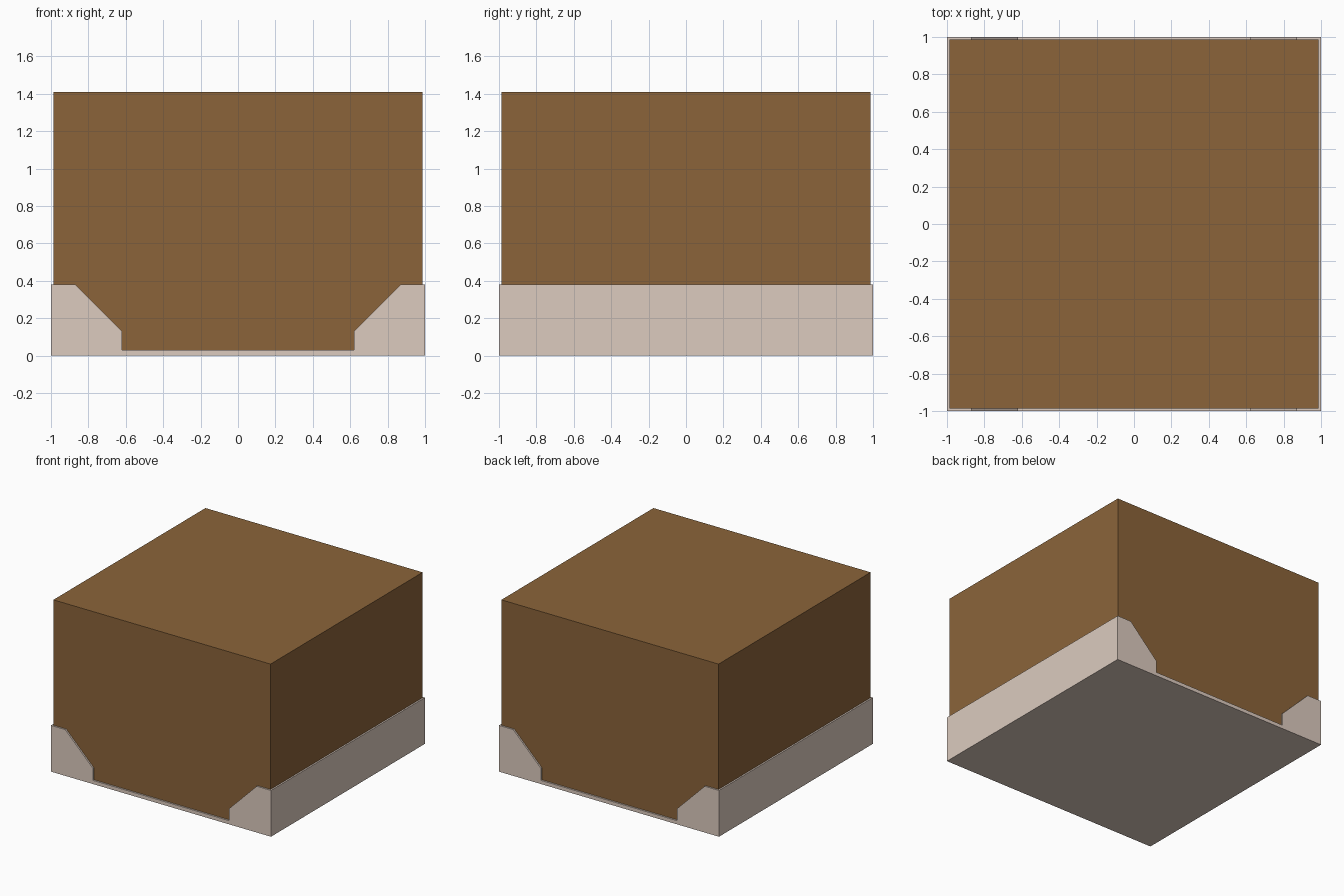
import bpy, bmesh

if "Cube" in bpy.data.objects:
    bpy.data.objects.remove(bpy.data.objects["Cube"])

FLOOR, RIM, TOP = 0.03, 0.38, 1.41
INNER = 0.987  # half width inside the tray walls


def prism(name, profile, y0, y1):
    """Extrude an x-z profile along y."""
    bm = bmesh.new()
    face = bm.faces.new([bm.verts.new((x, y0, z)) for x, z in profile])
    ext = bmesh.ops.extrude_face_region(bm, geom=[face])
    verts = [g for g in ext["geom"] if isinstance(g, bmesh.types.BMVert)]
    bmesh.ops.translate(bm, verts=verts, vec=(0, y1 - y0, 0))
    bmesh.ops.recalc_face_normals(bm, faces=bm.faces)
    mesh = bpy.data.meshes.new(name)
    bm.to_mesh(mesh)
    bm.free()
    obj = bpy.data.objects.new(name, mesh)
    bpy.context.collection.objects.link(obj)
    return obj


def block(name, half, z0, z1):
    return prism(name, [(-half, z0), (half, z0), (half, z1), (-half, z1)], -half, half)


def cut(obj, cutter):
    mod = obj.modifiers.new("cut", "BOOLEAN")
    mod.operation, mod.solver, mod.object = "DIFFERENCE", "EXACT", cutter
    bpy.context.view_layer.objects.active = obj
    bpy.ops.object.modifier_apply(modifier=mod.name)
    bpy.data.objects.remove(cutter)


def paint(obj, name, color):
    mat = bpy.data.materials.new(name)
    mat.diffuse_color = color
    mat.use_nodes = True
    mat.node_tree.nodes["Principled BSDF"].inputs["Base Color"].default_value = mat.diffuse_color
    obj.data.materials.clear()
    obj.data.materials.append(mat)


# Thin-walled tray, hollowed out
tray = block("tray", 1.0, 0.0, RIM)
cut(tray, block("cavity_cutter", INNER, FLOOR, 0.6))

# Chamfered openings through the front and back walls
right = [(0.62, FLOOR), (0.62, 0.13), (0.87, RIM), (0.87, 0.6)]
left = [(-x, z) for x, z in reversed(right)]
cut(tray, prism("opening_cutter", right + left, -1.2, 1.2))
paint(tray, "pale_cream", (0.716, 0.597, 0.521, 1))

# Solid block resting in the tray
filling = block("inner_block", INNER, FLOOR, TOP)
paint(filling, "brown", (0.258, 0.127, 0.042, 1))
